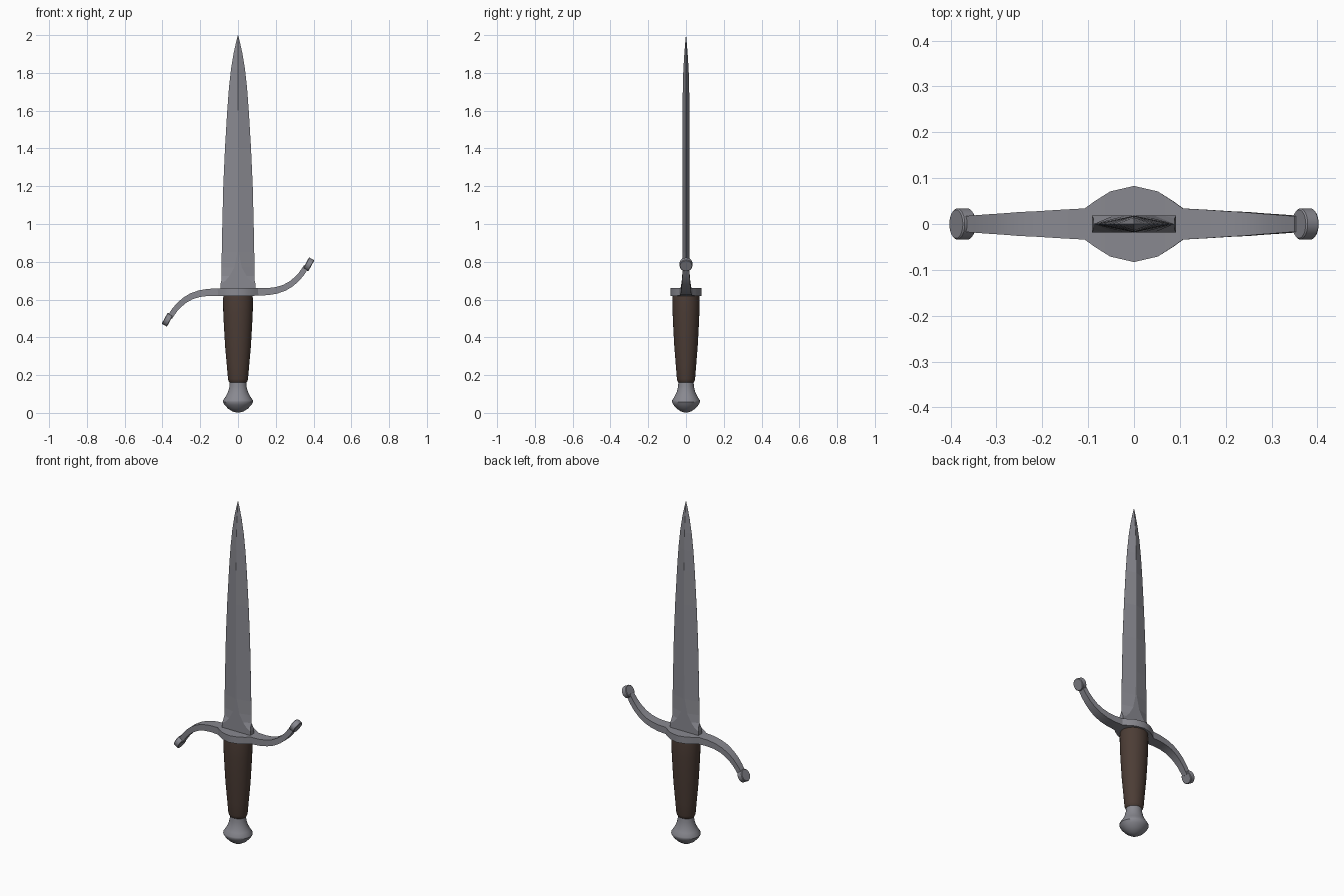
import bpy, bmesh, math
from mathutils import Vector, Matrix

if "Cube" in bpy.data.objects:
    bpy.data.objects.remove(bpy.data.objects["Cube"])

def material(name, rgb):
    m = bpy.data.materials.new(name)
    m.diffuse_color = (*rgb, 1)
    m.use_nodes = True
    m.node_tree.nodes["Principled BSDF"].inputs["Base Color"].default_value = m.diffuse_color
    return m

steel = material("steel", (0.25, 0.25, 0.28))
brown = material("brown leather", (0.072, 0.046, 0.036))

def loft(name, rings, mat, smooth=None):
    """Skin a list of equal-length point rings and cap both ends."""
    bm = bmesh.new()
    vs = [[bm.verts.new(p) for p in r] for r in rings]
    n = len(vs[0])
    for a, b in zip(vs, vs[1:]):
        for i in range(n):
            j = (i + 1) % n
            bm.faces.new((a[i], a[j], b[j], b[i]))
    bm.faces.new(vs[0][::-1])
    bm.faces.new(vs[-1])
    bmesh.ops.remove_doubles(bm, verts=bm.verts, dist=1e-5)
    bmesh.ops.recalc_face_normals(bm, faces=bm.faces)
    me = bpy.data.meshes.new(name)
    bm.to_mesh(me)
    bm.free()
    ob = bpy.data.objects.new(name, me)
    bpy.context.collection.objects.link(ob)
    me.materials.append(mat)
    if smooth:
        bpy.ops.object.select_all(action='DESELECT')
        ob.select_set(True)
        bpy.context.view_layer.objects.active = ob
        bpy.ops.object.shade_smooth_by_angle(angle=math.radians(smooth))
    return ob

def turned(name, profile, mat, squash, n=32):
    """Oval lathe from (z, radius) pairs."""
    ang = [2 * math.pi * i / n for i in range(n)]
    return loft(name, [[(r * math.cos(a), r * squash * math.sin(a), z) for a in ang]
                       for z, r in profile], mat, 35)

# pommel and grip
turned("pommel", [(0.001, 0.006), (0.008, 0.03), (0.022, 0.052), (0.042, 0.071), (0.058, 0.08),
                  (0.066, 0.079), (0.085, 0.066), (0.11, 0.053), (0.14, 0.045), (0.17, 0.043)],
       steel, 0.93)
turned("grip", [(0.16, 0.044), (0.168, 0.05), (0.18, 0.053), (0.25, 0.059), (0.35, 0.068),
                (0.45, 0.074), (0.53, 0.078), (0.6, 0.079), (0.622, 0.077)], brown, 0.91)

# blade: z, half width, edge half thickness, flat half width, centre half thickness
stations = [(0.65, 0.092, 0.018, 0.09, 0.018), (0.685, 0.092, 0.018, 0.09, 0.018),
            (0.70, 0.088, 0.012, 0.066, 0.018), (0.725, 0.088, 0.0, 0.045, 0.018),
            (0.77, 0.087, 0, 0.02, 0.018), (0.85, 0.086, 0, 0.004, 0.018),
            (1.0, 0.083, 0, 0.001, 0.018), (1.2, 0.078, 0, 0.001, 0.018),
            (1.4, 0.069, 0, 0.001, 0.018), (1.6, 0.057, 0, 0.001, 0.018),
            (1.72, 0.048, 0, 0.001, 0.017), (1.82, 0.037, 0, 0.001, 0.014),
            (1.9, 0.024, 0, 0.0005, 0.009), (1.96, 0.011, 0, 0.0005, 0.004), (2.0, 0.0005, 0, 0.0002, 0.0002)]
loft("blade", [[(-w, -max(e, 0.0003), z), (-m, -t, z), (m, -t, z), (w, -max(e, 0.0003), z),
                (w, max(e, 0.0003), z), (m, t, z), (-m, t, z), (-w, max(e, 0.0003), z)]
               for z, w, e, m, t in stations], steel)

# S-shaped crossguard: x, z rise, half depth; the left half is the right half turned over
half = [(0.0, 0.0, 0.083), (0.052, 0.0, 0.071), (0.085, 0.0, 0.05), (0.107, 0.001, 0.034),
        (0.16, 0.002, 0.031), (0.205, 0.009, 0.028), (0.245, 0.022, 0.026), (0.28, 0.042, 0.023),
        (0.31, 0.067, 0.021), (0.335, 0.095, 0.019), (0.362, 0.135, 0.017)]
path = [(-x, -z, d) for x, z, d in half[:0:-1]] + half
rings = []
for i, (x, z, d) in enumerate(path):
    a, b = path[max(i - 1, 0)], path[min(i + 1, len(path) - 1)]
    t = Vector((b[0] - a[0], 0, b[1] - a[1])).normalized()
    nrm = Vector((-t.z, 0, t.x)) * (0.02 - 0.006 * max(0, abs(x) - 0.1) / 0.26)
    c = Vector((x, 0, 0.64 + z))
    y = Vector((0, d, 0))
    rings.append([c - y - nrm, c + y - nrm, c + y + nrm, c - y + nrm])
loft("crossguard", rings, steel, 30)

# round disc finials on the guard tips
for side, s in (("right", 1), ("left", -1)):
    rot = Matrix.Rotation(math.radians(-61.5), 3, 'Y')
    centre = Vector((0.374 * s, 0, 0.64 + 0.146 * s))
    loft("guard_finial_" + side,
         [[centre + rot @ Vector((r * math.cos(k * math.pi / 12), r * math.sin(k * math.pi / 12), h))
           for k in range(24)] for h, r in ((-0.016, 0.031), (-0.013, 0.034), (0.013, 0.034), (0.016, 0.031))],
         steel, 35)
